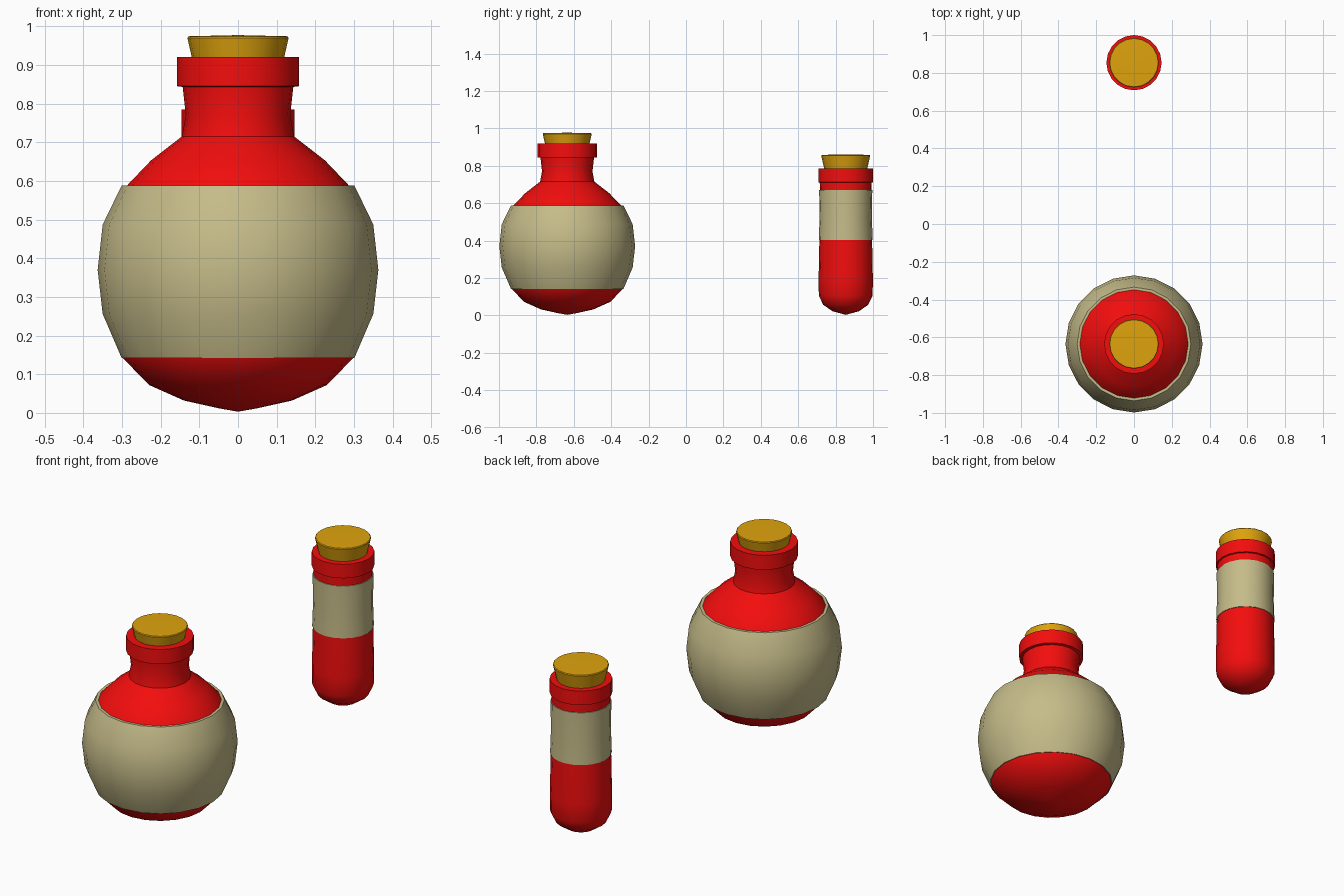
import bpy, bmesh, math

if "Cube" in bpy.data.objects:
    bpy.data.objects.remove(bpy.data.objects["Cube"])

SEGMENTS = 20


def material(name, color):
    m = bpy.data.materials.new(name)
    m.diffuse_color = (*color, 1)
    m.use_nodes = True
    m.node_tree.nodes["Principled BSDF"].inputs["Base Color"].default_value = m.diffuse_color
    return m


RED = material("red_glass", (0.9, 0.004, 0.004))
PAPER = material("label_paper", (0.56, 0.50, 0.25))
CORK = material("cork", (0.74, 0.37, 0.004))


def lathe(name, profile, y, mat):
    """Spin a (radius, z) profile around a vertical axis at the given y."""
    bm = bmesh.new()
    verts = [bm.verts.new((r, 0, z)) for r, z in profile]
    edges = [bm.edges.new(pair) for pair in zip(verts, verts[1:])]
    bmesh.ops.spin(bm, geom=verts + edges, cent=(0, 0, 0), axis=(0, 0, 1),
                   angle=math.tau, steps=SEGMENTS, use_duplicate=False)
    bmesh.ops.remove_doubles(bm, verts=bm.verts, dist=0.0005)
    bmesh.ops.recalc_face_normals(bm, faces=bm.faces)
    mesh = bpy.data.meshes.new(name)
    bm.to_mesh(mesh)
    bm.free()
    mesh.materials.append(mat)
    obj = bpy.data.objects.new(name, mesh)
    obj.location.y = y
    bpy.context.collection.objects.link(obj)
    bpy.context.view_layer.objects.active = obj
    obj.select_set(True)
    bpy.ops.object.shade_smooth_by_angle(angle=math.radians(35))
    obj.select_set(False)


def stopper(name, z, y):
    """Tapered cork whose visible part starts at height z."""
    lathe(name, [(0, z - 0.05), (0.108, z - 0.05), (0.131, z + 0.05),
                 (0.128, z + 0.054), (0, z + 0.057)], y, CORK)


def arc(radius, z, start, end):
    """Points on a sphere outline, one every 18 degrees of latitude."""
    return [(radius * math.cos(math.radians(a)), z + radius * math.sin(math.radians(a)))
            for a in range(start, end + 1, 18)]


# round flask: ball body, neck and rim
FLASK_Y, BALL_Z = -0.635, 0.37
lathe("flask_glass", [(0, 0.003), (0.05, 0.012), (0.14, 0.032), (0.23, 0.072), (0.297, 0.141),
                      (0.338, 0.258), (0.35, 0.37), (0.338, 0.482), (0.287, 0.588),
                      (0.225, 0.653), (0.145, 0.715), (0.135, 0.77), (0.143, 0.843),
                      (0.158, 0.845), (0.158, 0.92), (0.10, 0.92)], FLASK_Y, RED)

# wrapped label of the flask
lathe("flask_label", [(0.27, 0.142), (0.301, 0.142), (0.35, 0.256), (0.363, 0.37),
                      (0.35, 0.487), (0.301, 0.588), (0.27, 0.588)], FLASK_Y, PAPER)
stopper("flask_cork", 0.92, FLASK_Y)

# test tube: rounded bottom, straight wall, groove and rim
TUBE_Y = 0.854
lathe("tube_glass", [(0, 0.003), (0.07, 0.022), (0.12, 0.056), (0.144, 0.105), (0.145, 0.20),
                     (0.141, 0.40), (0.137, 0.55), (0.138, 0.67), (0.139, 0.71),
                     (0.146, 0.712), (0.146, 0.784), (0.10, 0.784)], TUBE_Y, RED)

# wrapped label of the tube
lathe("tube_label", [(0.13, 0.402), (0.144, 0.402), (0.140, 0.52), (0.142, 0.67), (0.13, 0.67)],
      TUBE_Y, PAPER)
stopper("tube_cork", 0.804, TUBE_Y)
